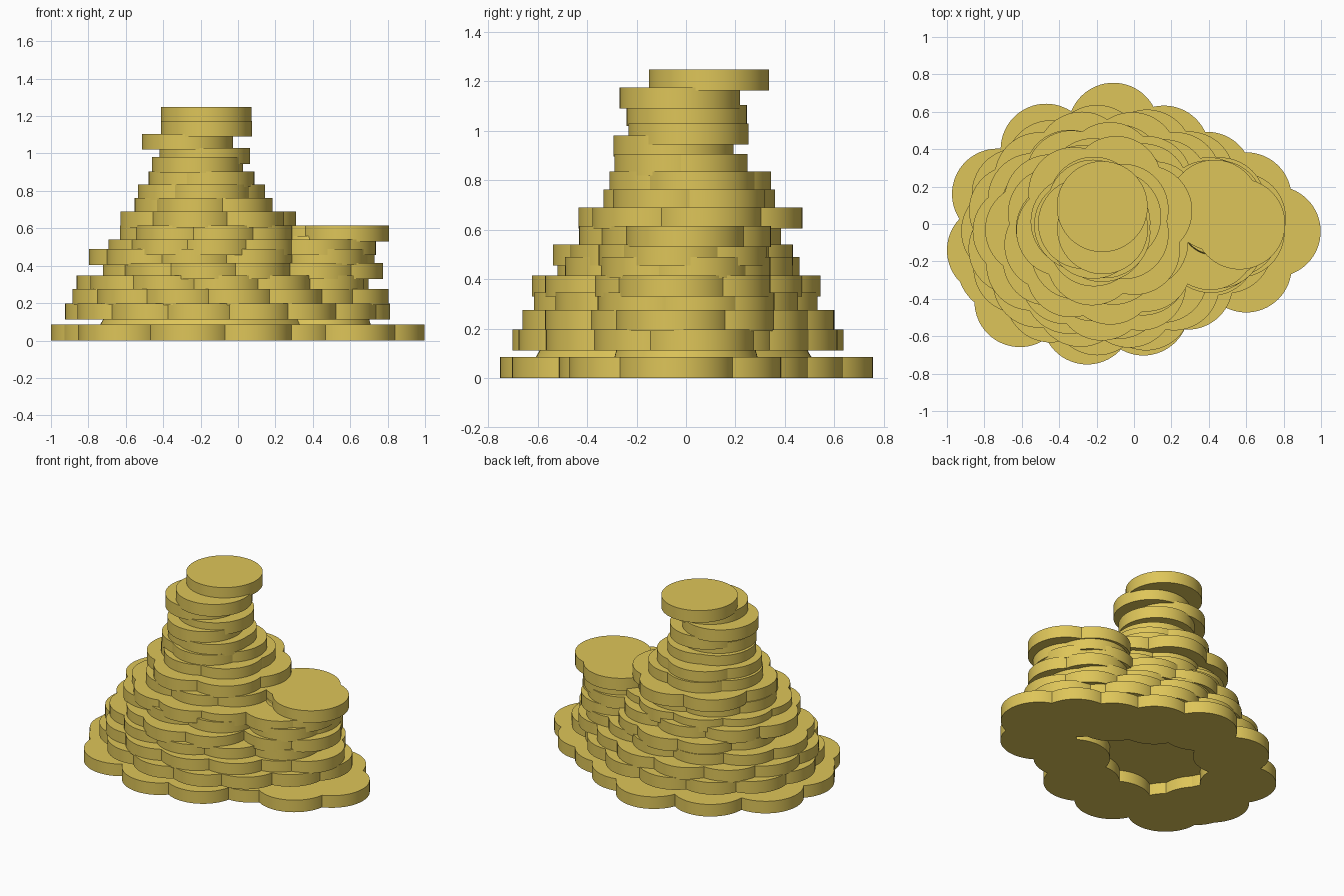
import bpy, bmesh, math, random
from mathutils import Matrix

if "Cube" in bpy.data.objects:
    bpy.data.objects.remove(bpy.data.objects["Cube"])
random.seed(4)

R, H = 0.243, 0.085   # coin radius and thickness

gold = bpy.data.materials.new("gold")
gold.diffuse_color = (0.73, 0.56, 0.10, 1)
gold.use_nodes = True
gold.node_tree.nodes["Principled BSDF"].inputs["Base Color"].default_value = gold.diffuse_color


def make(name, bm):
    me = bpy.data.meshes.new(name)
    bm.to_mesh(me)
    bm.free()
    me.materials.append(gold)
    ob = bpy.data.objects.new(name, me)
    bpy.context.collection.objects.link(ob)
    bpy.ops.object.select_all(action='DESELECT')
    ob.select_set(True)
    bpy.context.view_layer.objects.active = ob
    bpy.ops.object.shade_smooth_by_angle(angle=math.radians(35))
    return ob


def cone(bm, x, y, z0, z1, r0, r1):
    bmesh.ops.create_cone(bm, cap_ends=True, segments=64, radius1=r0, radius2=r1,
                          depth=z1 - z0, matrix=Matrix.Translation((x, y, (z0 + z1) / 2)))


def coins(name, points, z):
    bm = bmesh.new()
    for x, y in points:
        cone(bm, x, y, z, z + H, R, R)
    return make(name, bm)


# Bottom ring of coins, open in the middle
base = [(-0.11, 0.512), (-0.47, 0.40), (-0.73, 0.16), (-0.757, -0.14), (-0.70, -0.23),
        (-0.61, -0.415), (-0.25, -0.508), (0.05, -0.46), (0.29, -0.27), (0.60, -0.23),
        (0.755, -0.04), (0.60, 0.14), (0.39, 0.25), (0.16, 0.39)]
coins("base_coins", base, 0.0)

# Tall heap rings: z, centre x, centre y, radius x, radius y, coin count
main = [(0.112, -0.13, -0.038, 0.557, 0.43, 13),
        (0.190, -0.15, -0.035, 0.512, 0.40, 12),
        (0.262, -0.15, -0.040, 0.467, 0.33, 11),
        (0.330, -0.15, -0.035, 0.34, 0.34, 10),
        (0.405, -0.15, -0.030, 0.397, 0.25, 9),
        (0.456, -0.15, -0.050, 0.312, 0.25, 9),
        (0.530, -0.16, -0.025, 0.23, 0.17, 7),
        (0.605, -0.16, 0.017, 0.235, 0.215, 6),
        (0.678, -0.172, 0.013, 0.14, 0.11, 5),
        (0.750, -0.195, 0.017, 0.10, 0.088, 4),
        (0.820, -0.182, -0.02, 0.052, 0.03, 3)]
# Reach of the low heap on the right, for the lowest seven rings
reach = [0.82, 0.81, 0.70, 0.78, 0.735, 0.74, 0.808]

for i, (z, cx, cy, rx, ry, n) in enumerate(main):
    pts = []
    for k in range(n):
        a = math.pi + math.tau * k / n + (i % 2) * 0.25
        if i < 6 and math.cos(a) > 0.86:
            continue            # the low heap covers this side
        j = 0.98 + random.random() * 0.04
        pts.append((cx + rx * j * math.cos(a), cy + ry * j * math.sin(a)))
    coins(f"tall_heap_coins_{i + 1}", pts, z)

for i, xm in enumerate(reach):
    z, cx = main[i][0], 0.40
    r = xm - R - cx
    if i == 6:
        pts = [(xm - R, 0.0), (0.43, 0.10)]
    else:
        yr = 0.14 - 0.008 * i
        angles = (-1.5, -0.25, 1.2) if i % 2 else (-1.0, 0.3, 1.6)
        pts = [(cx + r * math.cos(a), -0.01 + yr * math.sin(a)) for a in angles]
    coins(f"low_heap_coins_{i + 1}", pts, z)

# Single coins stacked on the peak
for i, (x, y, z) in enumerate([(-0.217, -0.05, 0.895), (-0.178, 0.01, 0.945),
                               (-0.27, 0.003, 1.02), (-0.168, -0.025, 1.09),
                               (-0.17, 0.093, 1.163)]):
    coins(f"peak_coin_{i + 1}", [(x, y)], z)

# Solid cores filling the heaps, closed just above the base ring
bm = bmesh.new()
cone(bm, -0.18, -0.05, 0.08, 0.88, 0.56, 0.10)
make("tall_heap_core", bm)
bm = bmesh.new()
cone(bm, 0.42, 0.0, 0.082, 0.56, 0.29, 0.16)
make("low_heap_core", bm)
